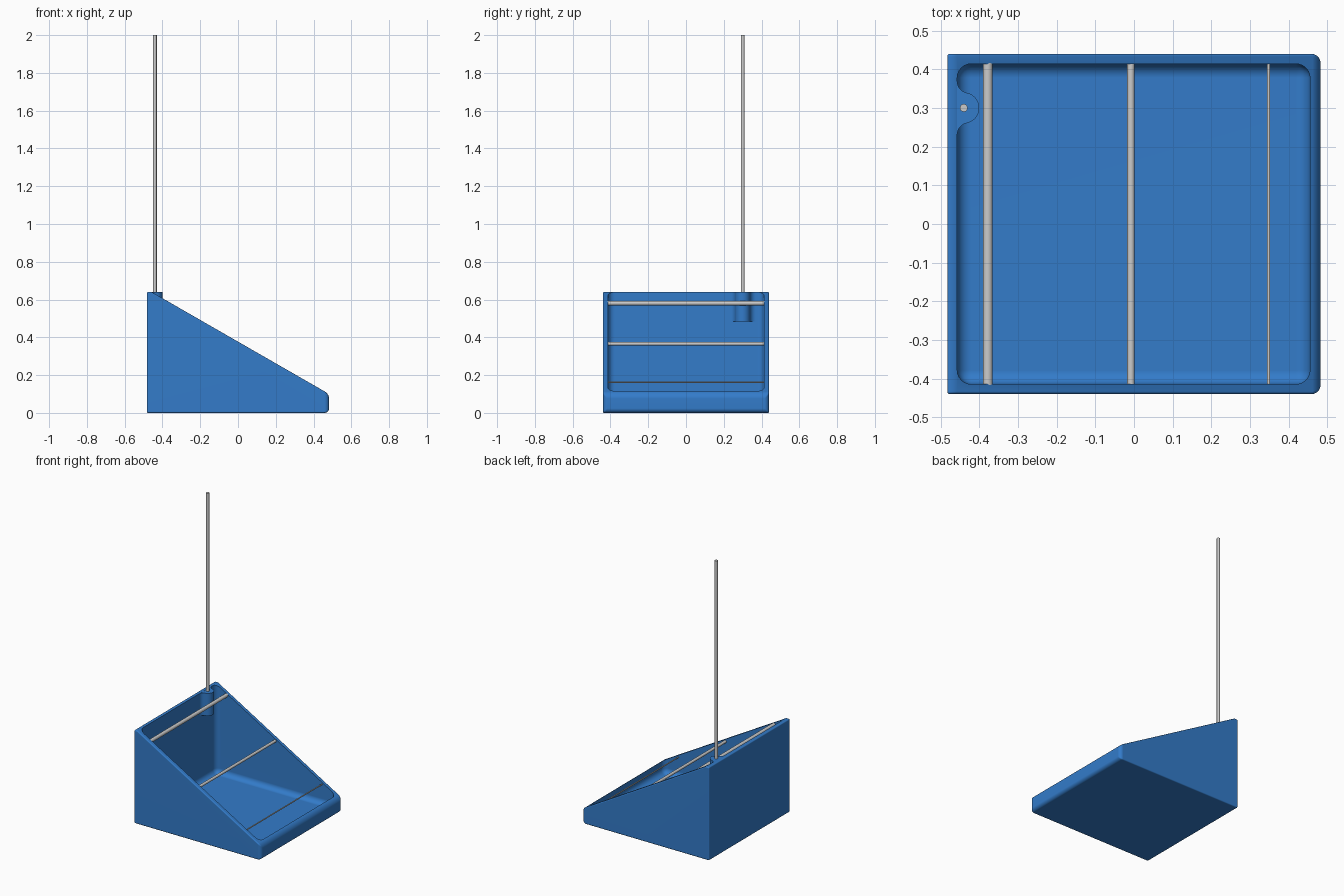
import bpy, bmesh, math
from mathutils import Matrix, Vector

if "Cube" in bpy.data.objects:
    bpy.data.objects.remove(bpy.data.objects["Cube"])

blue = bpy.data.materials.new("blue_plastic")
blue.diffuse_color = (0.033, 0.2, 0.59, 1)
blue.use_nodes = True
blue.node_tree.nodes["Principled BSDF"].inputs["Base Color"].default_value = blue.diffuse_color


def activate(ob):
    bpy.ops.object.select_all(action='DESELECT')
    ob.select_set(True)
    bpy.context.view_layer.objects.active = ob


def prism(name, points, offset):
    """Extrude a closed 3D outline by an offset vector."""
    bm = bmesh.new()
    face = bm.faces.new([bm.verts.new(p) for p in points])
    ext = bmesh.ops.extrude_face_region(bm, geom=[face], use_keep_orig=True)
    verts = [g for g in ext['geom'] if isinstance(g, bmesh.types.BMVert)]
    bmesh.ops.translate(bm, verts=verts, vec=offset)
    bmesh.ops.recalc_face_normals(bm, faces=bm.faces[:])
    me = bpy.data.meshes.new(name)
    bm.to_mesh(me)
    bm.free()
    ob = bpy.data.objects.new(name, me)
    bpy.context.collection.objects.link(ob)
    return ob


def bevel(ob, width, segments, weighted=False):
    m = ob.modifiers.new("round", 'BEVEL')
    m.width, m.segments = width, segments
    m.limit_method = 'WEIGHT' if weighted else 'NONE'
    activate(ob)
    bpy.ops.object.modifier_apply(modifier=m.name)


def boolean(ob, other, op):
    m = ob.modifiers.new("bool", 'BOOLEAN')
    m.operation, m.solver, m.object = op, 'EXACT', other
    activate(ob)
    bpy.ops.object.modifier_apply(modifier=m.name)
    bpy.data.objects.remove(other)


def rod(name, radius, start, end, sides=24):
    a, b = Vector(start), Vector(end)
    bpy.ops.mesh.primitive_cylinder_add(
        vertices=sides, radius=radius, depth=(b - a).length, location=(a + b) / 2,
        rotation=(b - a).to_track_quat('Z', 'Y').to_euler())
    ob = bpy.context.object
    ob.name = name
    bpy.ops.object.shade_smooth_by_angle(angle=math.radians(35))


# Wedge-shaped body, with larger rounding around the low front lip
X, Y, TOP = 0.4825, 0.44, 0.64
side = [(-X, 0), (X, 0), (X, 0.1), (-X + 0.025, TOP), (-X, TOP)]
body = prism("wedge_tray", [(x, -Y, z) for x, z in side], (0, 2 * Y, 0))
me = body.data
weights = me.attributes.new("bevel_weight_edge", 'FLOAT', 'EDGE')
for e in me.edges:
    a, b = (me.vertices[i].co for i in e.vertices)
    if a.x > 0.4 and b.x > 0.4:
        w = 1.0
    elif abs((a + b).x / 2 + X - 0.025) < 0.001:
        w = 0.0
    else:
        w = 0.3
    weights.data[e.index].value = w
bevel(body, 0.024, 5, weighted=True)

# Hollow interior with rounded corners and floor
x0, x1, yi, floor = -0.457, 0.455, 0.414, 0.03
cut = prism("cavity_cutter", [(x0, -yi, floor), (x1, -yi, floor),
                              (x1, yi, floor), (x0, yi, floor)], (0, 0, 1))
cut.hide_render = True
bevel(cut, 0.036, 6)
boolean(body, cut, 'DIFFERENCE')

# Pole socket: round boss blended into the back wall
cx, cy, r, f = -0.44, 0.30, 0.04, 0.03
fx = x0 + f
dy = math.sqrt((r + f) ** 2 - (fx - cx) ** 2)
ang = math.atan2(dy, fx - cx)
half = []
for i in range(9):
    t = ang * i / 8
    half.append((cx + r * math.cos(t), r * math.sin(t)))
for i in range(1, 7):
    t = (ang - math.pi) + (-math.pi - (ang - math.pi)) * i / 6
    half.append((fx + f * math.cos(t), dy + f * math.sin(t)))
half.append((x0 - 0.012, dy))
outline = half[::-1] + [(x, -y) for x, y in half[1:]]
boss = prism("socket", [(x, cy + y, 0.485) for x, y in outline], (0, 0, 0.154))
boolean(body, boss, 'UNION')

body.data.materials.clear()
body.data.materials.append(blue)
activate(body)
bpy.ops.object.shade_smooth_by_angle(angle=math.radians(32))
wn = body.modifiers.new("normals", 'WEIGHTED_NORMAL')
wn.keep_sharp = True

# Cross rods, thinner towards the front
for name, x, z, rad in (("back_rod", -0.378, 0.581, 0.0125),
                        ("middle_rod", -0.008, 0.366, 0.0095),
                        ("front_rod", 0.348, 0.163, 0.004)):
    rod(name, rad, (x, -yi - 0.002, z), (x, yi + 0.002, z))

# Upright pole
rod("pole", 0.01, (cx, cy, 0.5), (cx, cy, 2.0))
